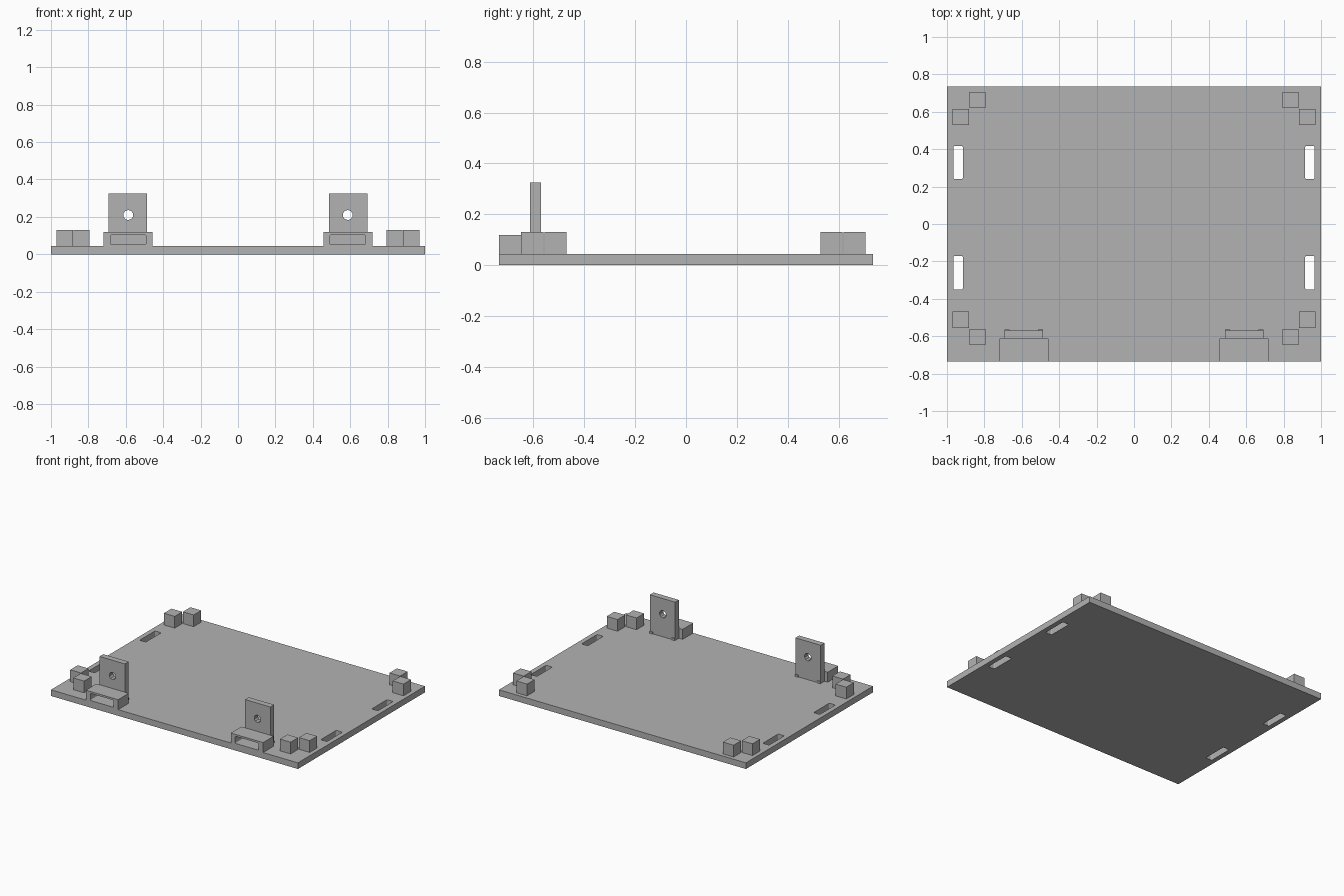
import bpy
import bmesh
from mathutils import Vector, Matrix

if "Cube" in bpy.data.objects:
    bpy.data.objects.remove(bpy.data.objects["Cube"], do_unlink=True)

grey = bpy.data.materials.new("plain_grey")
grey.use_nodes = True
grey.diffuse_color = (0.45, 0.45, 0.45, 1)
grey.node_tree.nodes["Principled BSDF"].inputs["Base Color"].default_value = (0.45, 0.45, 0.45, 1)


def add_object(name, bm):
    mesh = bpy.data.meshes.new(name)
    bm.to_mesh(mesh)
    bm.free()
    mesh.materials.append(grey)
    obj = bpy.data.objects.new(name, mesh)
    bpy.context.collection.objects.link(obj)
    return obj


def box(name, low, high, round_axis=None, radius=0.008):
    """Box between two corners, optionally rounding the edges along one axis."""
    low, high = Vector(low), Vector(high)
    bm = bmesh.new()
    bmesh.ops.create_cube(bm, size=1)
    bmesh.ops.scale(bm, vec=high - low, verts=bm.verts)
    bmesh.ops.translate(bm, vec=(low + high) / 2, verts=bm.verts)
    if round_axis is not None:
        edges = [e for e in bm.edges
                 if abs((e.verts[0].co - e.verts[1].co).normalized()[round_axis]) > 0.9]
        bmesh.ops.bevel(bm, geom=edges, offset=radius, segments=3, profile=0.5, affect='EDGES')
    return add_object(name, bm)


def cut(target, cutters):
    """Subtract the cutters from the target, bake the result and drop the cutters."""
    for cutter in cutters:
        cutter.hide_render = True
        mod = target.modifiers.new("cut", 'BOOLEAN')
        mod.operation = 'DIFFERENCE'
        mod.solver = 'EXACT'
        mod.object = cutter
    graph = bpy.context.evaluated_depsgraph_get()
    baked = bpy.data.meshes.new_from_object(target.evaluated_get(graph))
    target.modifiers.clear()
    target.data = baked
    for cutter in cutters:
        bpy.data.objects.remove(cutter, do_unlink=True)


DEPTH = 0.735   # half depth of the plate
TOP = 0.045     # top face of the plate

# Base plate with four strap slots
plate = box("base_plate", (-1, -DEPTH, 0), (1, DEPTH, TOP))
slots = []
for x in (-0.94, 0.94):
    for y0, y1 in ((-0.35, -0.17), (0.24, 0.418)):
        slots.append(box("slot_cutter", (x - 0.025, y0, -0.1), (x + 0.025, y1, 0.2), 2))
cut(plate, slots)

for side, s in (("left", 1), ("right", -1)):
    def span(a, b):
        return sorted((s * a, s * b))

    # Corner locating blocks: an outer and an inner one at each corner
    for end, outer_y, inner_y in (("front", -0.556, -0.648), ("back", 0.529, 0.619)):
        for kind, x, y in (("outer", 0.883, outer_y), ("inner", 0.793, inner_y)):
            x0, x1 = span(x, x + 0.087)
            box(f"{end}_{side}_{kind}_block", (x0, y, TOP), (x1, y + 0.087, 0.131))

    # Socket housing at the front edge, open through to the tab
    x0, x1 = span(0.456, 0.718)
    housing = box(f"{side}_socket_housing", (x0, -DEPTH, TOP), (x1, -0.613, 0.118))
    x0, x1 = span(0.492, 0.682)
    cut(housing, [box("socket_cutter", (x0, -0.9, 0.052), (x1, -0.5, 0.104), 1)])

    # Upright tab with a screw hole
    x0, x1 = span(0.487, 0.692)
    tab = box(f"{side}_upright_tab", (x0, -0.613, TOP), (x1, -0.57, 0.325))
    bm = bmesh.new()
    bmesh.ops.create_cone(bm, cap_ends=True, segments=10, radius1=0.027, radius2=0.027, depth=0.3)
    bmesh.ops.rotate(bm, matrix=Matrix.Rotation(1.5708, 3, 'X'), verts=bm.verts)
    bmesh.ops.translate(bm, vec=(s * 0.587, -0.59, 0.21), verts=bm.verts)
    cut(tab, [add_object("hole_cutter", bm)])

    # Tiny feet behind the tab
    for label, a in (("inner", 0.487), ("outer", 0.665)):
        x0, x1 = span(a, a + 0.027)
        box(f"{side}_{label}_tab_foot", (x0, -0.57, TOP), (x1, -0.564, 0.06))
